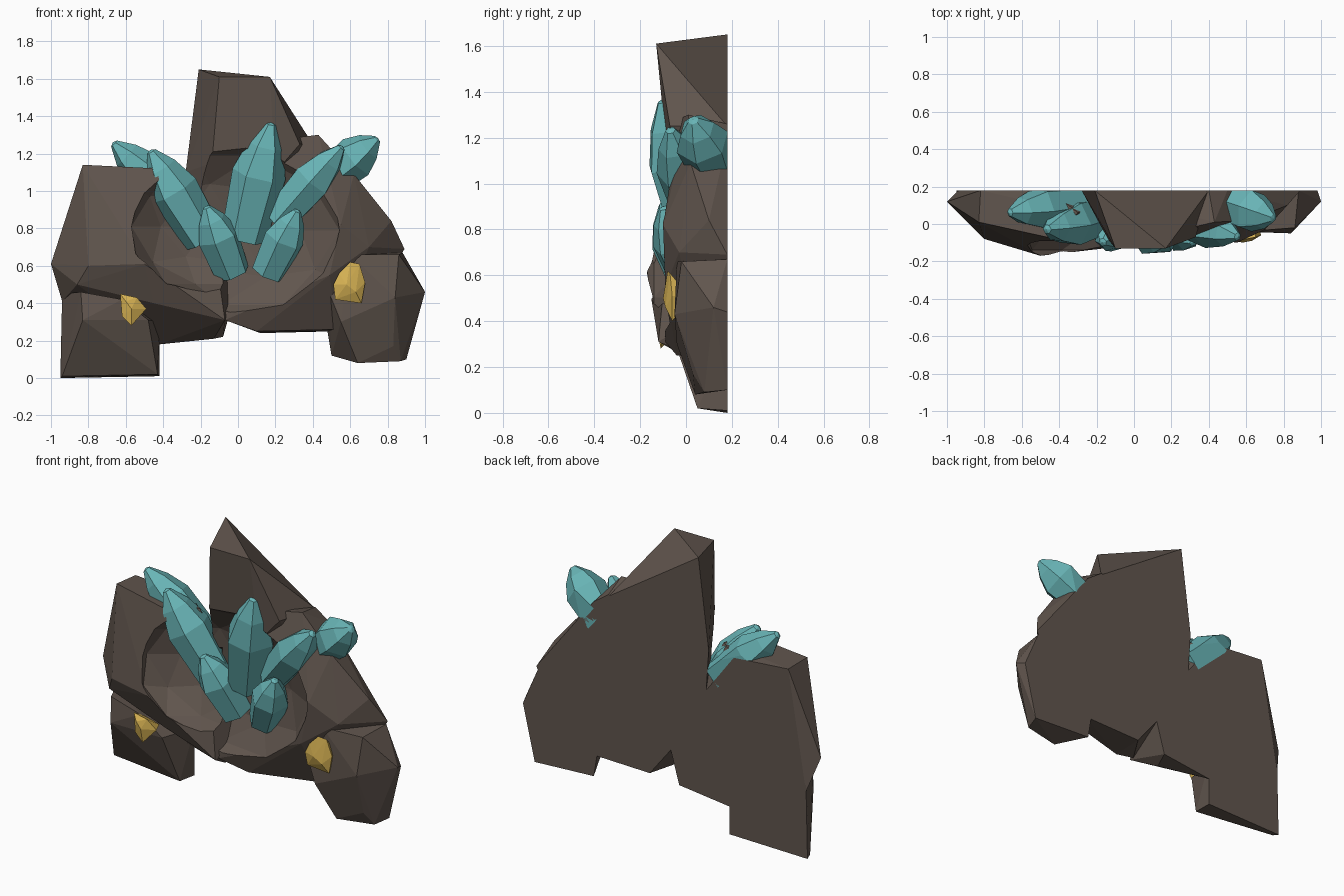
import bpy, bmesh, math
from mathutils import Vector

if "Cube" in bpy.data.objects:
    bpy.data.objects.remove(bpy.data.objects["Cube"], do_unlink=True)

BACK = 0.18


def material(name, rgb):
    m = bpy.data.materials.new(name)
    m.use_nodes = True
    m.diffuse_color = (*rgb, 1)
    bsdf = m.node_tree.nodes["Principled BSDF"]
    bsdf.inputs["Base Color"].default_value = (*rgb, 1)
    bsdf.inputs["Roughness"].default_value = 0.8
    return m


stone = material("brown stone", (0.118, 0.091, 0.075))
teal = material("teal crystal", (0.14, 0.46, 0.47))
gold = material("gold ore", (0.70, 0.46, 0.09))


def finish(bm, name, mat):
    bmesh.ops.recalc_face_normals(bm, faces=bm.faces)
    me = bpy.data.meshes.new(name)
    bm.to_mesh(me)
    bm.free()
    me.materials.append(mat)
    ob = bpy.data.objects.new(name, me)
    bpy.context.collection.objects.link(ob)
    return ob


def hull(name, mat, back, front):
    """Faceted lump: back outline (x, z) on the wall plane, front points (x, y, z)."""
    bm = bmesh.new()
    for x, z in back:
        bm.verts.new((x, BACK, z))
    for p in front:
        bm.verts.new(p)
    bmesh.ops.convex_hull(bm, input=bm.verts)
    bmesh.ops.delete(bm, geom=[v for v in bm.verts if not v.link_faces], context="VERTS")
    bmesh.ops.dissolve_limit(bm, angle_limit=math.radians(2), verts=bm.verts, edges=bm.edges)
    return finish(bm, name, mat)


def scoop(rocks, center, size):
    """Carve an ellipsoidal hollow out of the given rocks."""
    bm = bmesh.new()
    bmesh.ops.create_icosphere(bm, subdivisions=2, radius=1)
    bmesh.ops.scale(bm, vec=size, verts=bm.verts)
    bmesh.ops.translate(bm, vec=center, verts=bm.verts)
    cutter = finish(bm, "hollow_cutter", stone)
    cutter.hide_render = True
    for rock in rocks:
        mod = rock.modifiers.new("hollow", "BOOLEAN")
        mod.operation = "DIFFERENCE"
        mod.solver = "EXACT"
        mod.object = cutter
        bpy.context.view_layer.objects.active = rock
        bpy.ops.object.modifier_apply(modifier=mod.name)
    bpy.data.objects.remove(cutter, do_unlink=True)


def crystal(name, base, tip, radius, spin):
    """Six-sided shard with a long body and a rounded, blunt point."""
    base, tip = Vector(base), Vector(tip)
    axis = tip - base
    rot = axis.to_track_quat("Z", "Y")
    bm = bmesh.new()
    rings = []
    for t, r in ((0, 0.84), (0.55, 1), (0.8, 0.66), (0.98, 0.2)):
        ring = []
        for i in range(6):
            a = math.tau * i / 6 + spin
            p = Vector((r * radius * math.cos(a), r * radius * math.sin(a), t * axis.length))
            ring.append(bm.verts.new(base + rot @ p))
        rings.append(ring)
    for lo, hi in zip(rings, rings[1:]):
        for i in range(6):
            j = (i + 1) % 6
            bm.faces.new((lo[i], lo[j], hi[j], hi[i]))
    bm.faces.new(rings[0][::-1])
    point = bm.verts.new(tip)
    for i in range(6):
        bm.faces.new((rings[-1][i], rings[-1][(i + 1) % 6], point))
    # trim flush with the wall plane
    cut = bmesh.ops.bisect_plane(bm, geom=bm.verts[:] + bm.edges[:] + bm.faces[:],
                                 plane_co=(0, BACK, 0), plane_no=(0, 1, 0), clear_outer=True)
    rim = [e for e in cut["geom_cut"] if isinstance(e, bmesh.types.BMEdge)]
    if rim:
        bmesh.ops.holes_fill(bm, edges=rim)
    return finish(bm, name, teal)


# Large rocks
left_rock = hull("left_rock", stone,
    [(-.82, 1.13), (-.45, 1.1), (-.25, .74), (0, .5), (-.08, .22), (-.42, .18), (-.94, .41)],
    [(-1, .12, .61), (-.83, .01, 1.14), (-.42, -.08, 1.12), (-.3, .06, 1.11), (-.5, -.17, .61),
     (-.8, -.08, .6), (-.86, -.02, .5), (-.45, -.08, .4), (-.13, .06, .21),
     (-.07, -.12, .31), (-.1, -.1, .52)])

main_rock = hull("main_rock", stone,
    [(-.21, 1.2), (.4, 1.26), (.5, 1.19), (.89, .69), (.86, .64), (.52, .25), (.12, .24),
     (.02, .5), (-.26, .72)],
    [(.43, .01, 1.3), (.34, .03, 1.28), (.62, .02, 1.09), (.82, .1, .84), (.7, -.03, .7),
     (.55, -.1, .82), (.49, -.09, .55), (.53, .07, .26), (.1, -.04, .25), (-.07, -.09, .31),
     (0, -.09, 1.25)])

top_rock = hull("top_rock", stone,
    [(-.21, 1.65), (-.28, 1.1), (-.26, .8), (.4, 1.25), (.3, 1)],
    [(-.1, -.13, 1.61), (.17, -.13, 1.61), (.33, -.07, 1.25), (-.14, -.08, 1.15),
     (.2, -.08, 1.1), (-.2, .05, .9)])

left_foot = hull("left_foot", stone,
    [(-.95, 0), (-.42, .01), (-.42, .3), (-.94, .45)],
    [(-.94, .14, .01), (-.43, .05, .02), (-.83, -.05, .31), (-.84, -.03, .46),
     (-.48, -.05, .31), (-.62, -.06, .42)])

right_foot = hull("right_foot", stone,
    [(.5, .12), (.47, .3), (.58, .66), (.88, .67), (.98, .44), (.9, .1)],
    [(1, .12, .46), (.6, -.04, .66), (.86, -.02, .66), (.84, -.05, .43), (.49, -.03, .45),
     (.64, .04, .08), (.83, .03, .17), (.87, .08, .09), (.55, -.04, .3)])

# Hollows that hold the crystals: a shallow bowl on the left, a wide one in the middle
scoop([left_rock], (-.16, -.14, .81), (.43, .22, .36))
scoop([main_rock, top_rock], (0, -.14, .79), (.57, .22, .47))

# Crystals
for name, base, tip, radius, spin in (
    ("center_crystal", (.03, .05, .75), (.18, -.1, 1.37), .145, .3),
    ("left_crystal", (-.18, .05, .74), (-.47, -.03, 1.22), .13, .2),
    ("lower_left_crystal", (-.03, .03, .56), (-.17, -.1, .92), .115, .1),
    ("lower_right_crystal", (.16, .03, .56), (.32, -.1, .9), .11, .4),
    ("right_crystal", (.21, .05, .84), (.56, -.07, 1.24), .115, .2),
    ("far_right_crystal", (.48, .12, 1.06), (.75, .03, 1.28), .12, .5),
    ("far_left_crystal", (-.3, .11, .92), (-.67, .06, 1.26), .115, .3),
):
    crystal(name, base, tip, radius, spin)

# Gold nuggets
hull("right_nugget", gold, [],
    [(.6, -.08, .62), (.51, -.08, .5), (.52, -.07, .42), (.66, -.06, .4), (.68, -.06, .51),
     (.65, -.07, .61), (.54, -.08, .56), (.58, -.1, .5), (.63, -.09, .46), (.55, .02, .5),
     (.65, .02, .5)])
hull("left_nugget", gold, [],
    [(-.63, -.11, .45), (-.54, -.11, .43), (-.49, -.09, .37), (-.57, -.11, .28),
     (-.62, -.11, .33), (-.57, -.13, .37), (-.6, -.13, .41), (-.52, -.02, .37), (-.62, -.02, .4)])
